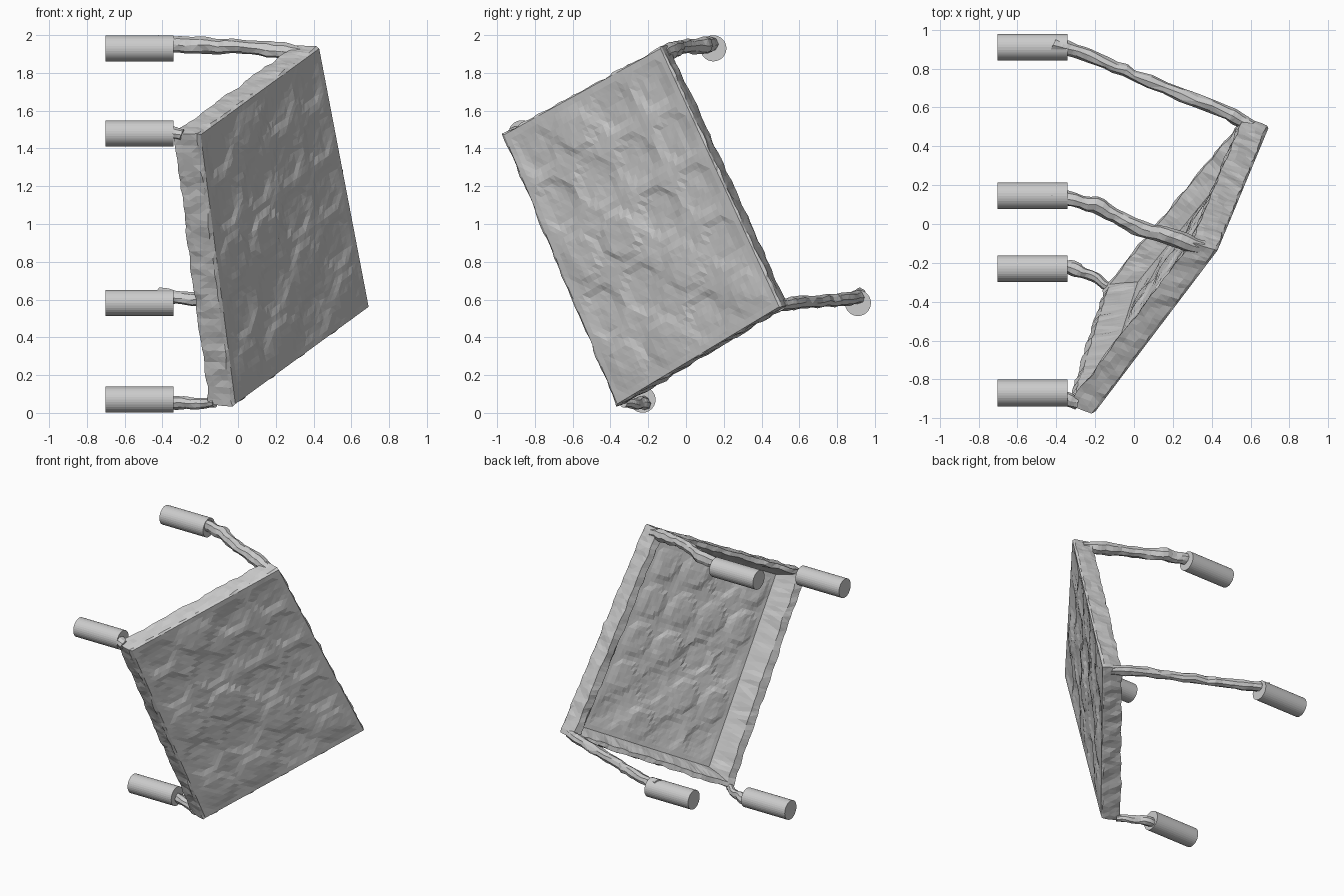
import bpy, bmesh, math, random
from mathutils import Vector, noise

if "Cube" in bpy.data.objects:
    bpy.data.objects.remove(bpy.data.objects["Cube"])

random.seed(4)
# outer corners of the tilted top, and the direction its skirt runs back
LOW, RIGHT = Vector((-0.02, -0.37, 0.035)), Vector((0.70, 0.505, 0.56))
LEFT, HIGH = Vector((-0.205, -0.975, 1.475)), Vector((0.435, -0.13, 1.94))
INWARD = Vector((-0.92, 0.27, 0.04))
NU, NV = 36, 44


def finish(name, bm):
    bmesh.ops.remove_doubles(bm, verts=bm.verts, dist=0.0008)
    bmesh.ops.triangulate(bm, faces=bm.faces)
    bmesh.ops.recalc_face_normals(bm, faces=bm.faces)
    mesh = bpy.data.meshes.new(name)
    bm.to_mesh(mesh)
    bm.free()
    obj = bpy.data.objects.new(name, mesh)
    bpy.context.collection.objects.link(obj)
    return obj


def sheet(bm, func, nu, nv):
    g = [[bm.verts.new(func(i / nu, j / nv)) for j in range(nv + 1)] for i in range(nu + 1)]
    for i in range(nu):
        for j in range(nv):
            bm.faces.new((g[i][j], g[i + 1][j], g[i + 1][j + 1], g[i][j + 1]))


def place(u, v, inset, depth):
    # point on the top, pulled in from the edge and pushed back
    a = inset + (1 - 2 * inset) * u
    b = inset * 0.5 + (1 - inset) * v
    p = LOW.lerp(RIGHT, a).lerp(LEFT.lerp(HIGH, a), b)
    return p + INWARD * depth


# hammered surface: rounded stones plus crumple
stones = {(i, j): random.choice((-1, 1)) * random.uniform(0.009, 0.014)
          for i in range(4) for j in range(5)}


def relief(u, v, p):
    i, j = min(int(u * 4), 3), min(int(v * 5), 4)
    r = math.hypot(u * 4 - i - 0.5, v * 5 - j - 0.5) / 0.45
    dome = stones[i, j] * min(1, max(0, (1 - r) * 5))
    return dome + 0.007 * noise.noise(p * 7) + 0.004 * noise.noise(p * 18)


def face_point(inset, depth):
    def f(u, v):
        p = place(u, v, inset, depth)
        fade = min(1, 12 * min(u, v, 1 - u, 1 - v))
        return p + INWARD * relief(u, v, place(u, v, 0.04, 0)) * fade
    return f


def rough(p, amount=0.012):
    return p + noise.noise_vector(p * 14) * amount


# table top: front panel, skirt, rim, sloped inner wall and floor in one shell
bm = bmesh.new()
sheet(bm, face_point(0.01, 0.0), NU, NV)
sheet(bm, face_point(0.11, 0.032), NU, NV)
profile = [(0.01, 0), (0, 0.015), (0, 0.06), (0, 0.11), (0.002, 0.148),
           (0.045, 0.145), (0.08, 0.085), (0.11, 0.032)]
sides = [lambda t: (t, 0), lambda t: (1, t), lambda t: (1 - t, 1), lambda t: (0, 1 - t)]
for k, side in enumerate(sides):
    def wall(t, s, side=side):
        n = round(s * (len(profile) - 1))
        p = place(*side(t), *profile[n])
        return rough(p) if 0 < n < len(profile) - 1 else p
    sheet(bm, wall, NV if k % 2 else NU, len(profile) - 1)
top = finish("table_top", bm)


def tube(name, path, sides=8):
    # gnarled leg through (x, y, z, radius) points
    bm = bmesh.new()
    pts = [Vector(p[:3]) for p in path]
    steps = 6 * (len(pts) - 1)
    axis = (pts[-1] - pts[0]).normalized()
    e1 = axis.cross(Vector((0, 0, 1))).normalized()
    e2 = axis.cross(e1)

    def f(s, t):
        x = s * (len(pts) - 1)
        i = min(int(x), len(pts) - 2)
        c = pts[i].lerp(pts[i + 1], x - i)
        r = path[i][3] + (path[i + 1][3] - path[i][3]) * (x - i)
        a = 2 * math.pi * (round(t * sides) % sides) / sides
        return rough(c + (e1 * math.cos(a) + e2 * math.sin(a)) * r, 0.013)
    sheet(bm, f, steps, sides)
    bmesh.ops.remove_doubles(bm, verts=bm.verts, dist=0.0008)
    bmesh.ops.holes_fill(bm, edges=bm.edges, sides=sides)
    return finish(name, bm)


# legs from each corner into the foot cylinders
tube("leg_high", [(0.36, -0.12, 1.90, 0.035), (0.24, -0.085, 1.915, 0.045), (0.0, -0.01, 1.942, 0.036),
                  (-0.2, 0.10, 1.945, 0.044), (-0.42, 0.145, 1.955, 0.038)])
tube("leg_right", [(0.61, 0.495, 0.57, 0.035), (0.48, 0.57, 0.58, 0.036), (0.0, 0.765, 0.595, 0.032),
                   (-0.28, 0.885, 0.605, 0.036), (-0.42, 0.925, 0.62, 0.038)])
tube("leg_low", [(-0.12, -0.33, 0.05, 0.025), (-0.19, -0.28, 0.05, 0.026),
                 (-0.29, -0.235, 0.05, 0.036), (-0.38, -0.21, 0.055, 0.03)])
tube("leg_left", [(-0.29, -0.925, 1.47, 0.035), (-0.33, -0.91, 1.48, 0.035), (-0.42, -0.88, 1.49, 0.03)])

# foot cylinders, all pointing along x
for name, y, z in [("foot_high", 0.145, 1.93), ("foot_right", 0.91, 0.582),
                   ("foot_low", -0.23, 0.07), ("foot_left", -0.87, 1.48)]:
    bpy.ops.mesh.primitive_cylinder_add(vertices=32, radius=0.069, depth=0.36,
                                        location=(-0.522, y, z), rotation=(0, math.pi / 2, 0))
    bpy.context.object.name = name
    bpy.ops.object.shade_flat()
